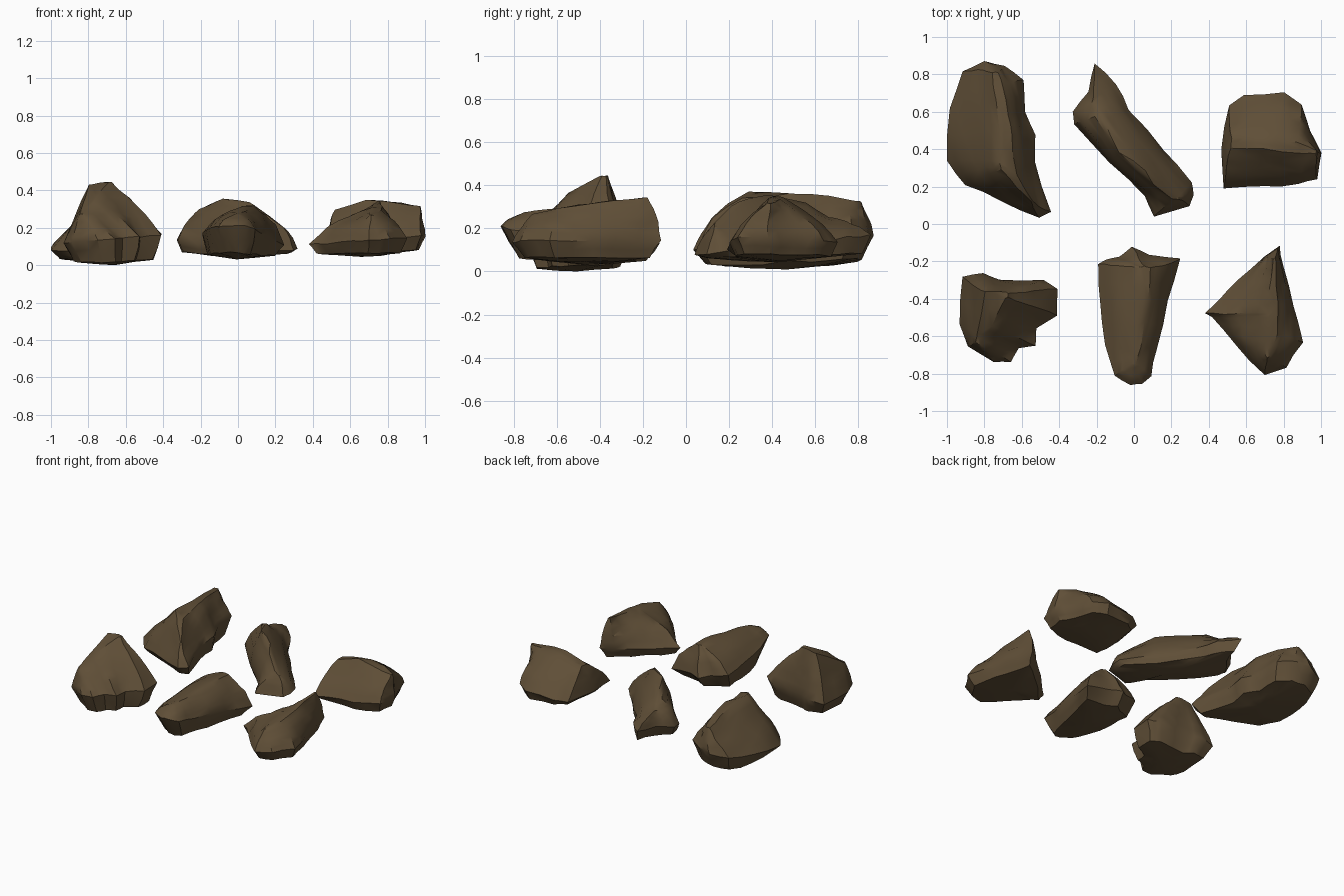
import bpy
import bmesh
import math
from mathutils import Vector, noise
from mathutils.geometry import intersect_point_line

default_cube = bpy.data.objects.get("Cube")
if default_cube:
    bpy.data.objects.remove(default_cube, do_unlink=True)

# Single earthy stone colour
stone = bpy.data.materials.new("brown_stone")
stone.use_nodes = True
stone_colour = (.115, .077, .038, 1)
stone.diffuse_color = stone_colour
shader = stone.node_tree.nodes["Principled BSDF"]
shader.inputs["Base Color"].default_value = stone_colour
shader.inputs["Roughness"].default_value = .9


def nearest_on_ridge(point, ridge):
    """Closest point, in plan, on the crest line of a rock."""
    best, best_distance = None, math.inf
    for start, end in zip(ridge, ridge[1:]):
        start, end = Vector(start), Vector(end)
        hit, factor = intersect_point_line(point, start.xy.to_3d(), end.xy.to_3d())
        candidate = start.lerp(end, min(max(factor, 0), 1))
        distance = (candidate.xy - point.xy).length
        if distance < best_distance:
            best, best_distance = candidate, distance
    return best


def make_rock(name, outline, ridge, waist, tilt, bottom, fullness, foot):
    """Loft a rock from a tucked-in foot, over its tilted waist, up to its crest."""
    waist_ring = [Vector((x, y, 0)) for x, y in outline]
    centre = sum(waist_ring, Vector()) / len(waist_ring)
    crest = [nearest_on_ridge(point, ridge) for point in waist_ring]
    levels = [waist + (point - centre).xy.dot(Vector(tilt)) for point in waist_ring]

    # Foot ring, then rings climbing from the waist to the crest
    foot_ring = []
    for point, level in zip(waist_ring, levels):
        corner = centre.lerp(point, foot)
        corner.z = bottom + .02 + max(level - waist, 0) * .5
        foot_ring.append(corner)
    rings = [foot_ring]
    for climb in (0, .3, .65, 1):
        ring = []
        for point, top, level in zip(waist_ring, crest, levels):
            corner = point.lerp(top, climb * .88)
            corner.z = level + (top.z - level) * climb ** fullness
            ring.append(corner)
        rings.append(ring)

    bm = bmesh.new()
    loops = [[bm.verts.new(corner) for corner in ring] for ring in rings]
    count = len(outline)
    for lower, upper in zip(loops, loops[1:]):
        for i in range(count):
            j = (i + 1) % count
            bm.faces.new((lower[i], lower[j], upper[j], upper[i]))
    bm.faces.new(loops[-1])

    # Blunt keel under the rock
    keel = bm.verts.new((centre.x, centre.y, bottom))
    for i in range(count):
        bm.faces.new((loops[0][(i + 1) % count], loops[0][i], keel))

    # Chipped, uneven surface
    bmesh.ops.triangulate(bm, faces=bm.faces[:])
    bmesh.ops.subdivide_edges(bm, edges=bm.edges[:], cuts=1, use_grid_fill=True)
    for vert in bm.verts:
        broad = noise.noise_vector(vert.co * 7)
        fine = noise.noise_vector(vert.co * 18)
        vert.co += broad * .012 + fine * .005
        vert.co.z = max(vert.co.z, 0)
    bmesh.ops.recalc_face_normals(bm, faces=bm.faces[:])

    mesh = bpy.data.meshes.new(name)
    bm.to_mesh(mesh)
    bm.free()
    mesh.materials.append(stone)
    mesh.shade_smooth()
    mesh.set_sharp_from_angle(angle=math.radians(36))
    rock = bpy.data.objects.new(name, mesh)
    bpy.context.collection.objects.link(rock)
    return rock


# Long boulder, back row
make_rock(
    "back_right_boulder",
    outline=[(-.92, .82), (-.8, .87), (-.69, .85), (-.59, .77), (-.58, .6),
             (-.52, .48), (-.53, .34), (-.45, .06), (-.51, .03), (-.72, .13),
             (-.91, .21), (-1, .34), (-.98, .61)],
    ridge=[(-.73, .81, .32), (-.68, .55, .36), (-.68, .3, .37), (-.55, .13, .25)],
    waist=.13, tilt=(.12, .12), bottom=.01, fullness=.85, foot=.86)

# Slanting slab with its crest along one edge, back row
make_rock(
    "back_middle_slab",
    outline=[(-.2, .86), (-.1, .75), (-.02, .61), (.16, .4), (.31, .22),
             (.32, .15), (.3, .09), (.11, .04), (.06, .15), (-.13, .33),
             (-.32, .53), (-.33, .6), (-.25, .71)],
    ridge=[(-.22, .65, .25), (-.17, .52, .34), (-.1, .41, .36), (.06, .26, .33),
           (.16, .19, .28), (.22, .14, .21)],
    waist=.12, tilt=(0, .12), bottom=.04, fullness=.62, foot=.9)

# Squat wedge, back row
make_rock(
    "back_left_wedge",
    outline=[(.5, .63), (.59, .69), (.8, .7), (.9, .64), (.94, .5), (1, .38),
             (.98, .24), (.88, .21), (.68, .2), (.48, .19), (.47, .4)],
    ridge=[(.52, .43, .3), (.7, .43, .35), (.97, .39, .32)],
    waist=.13, tilt=(.1, 0), bottom=.05, fullness=.75, foot=.87)

# Tall peaked rock, front row
make_rock(
    "front_right_peak",
    outline=[(-.92, -.28), (-.8, -.26), (-.72, -.3), (-.49, -.3), (-.41, -.35),
             (-.41, -.49), (-.52, -.56), (-.53, -.65), (-.62, -.67), (-.66, -.74),
             (-.75, -.74), (-.89, -.65), (-.93, -.54)],
    ridge=[(-.71, -.37, .44), (-.78, -.38, .43), (-.79, -.52, .37),
           (-.84, -.63, .27)],
    waist=.14, tilt=(.08, 0), bottom=0, fullness=.8, foot=.8)

# Tapered block, front row
make_rock(
    "front_middle_block",
    outline=[(-.2, -.22), (-.15, -.19), (-.08, -.17), (-.01, -.12), (.08, -.17),
             (.25, -.19), (.19, -.41), (.12, -.67), (.09, -.81), (.04, -.85),
             (-.02, -.86), (-.1, -.81), (-.16, -.65), (-.18, -.41)],
    ridge=[(.07, -.24, .32), (.05, -.5, .31), (0, -.74, .27)],
    waist=.17, tilt=(-.1, -.1), bottom=.03, fullness=.6, foot=.8)

# Pointed shard, front row
make_rock(
    "front_left_shard",
    outline=[(.78, -.11), (.8, -.22), (.86, -.43), (.9, -.63), (.81, -.77),
             (.7, -.8), (.62, -.73), (.48, -.57), (.42, -.5), (.38, -.48),
             (.46, -.4), (.55, -.31), (.7, -.17)],
    ridge=[(.75, -.19, .34), (.76, -.4, .32), (.76, -.55, .31), (.72, -.7, .27)],
    waist=.13, tilt=(.06, 0), bottom=.04, fullness=.65, foot=.85)
